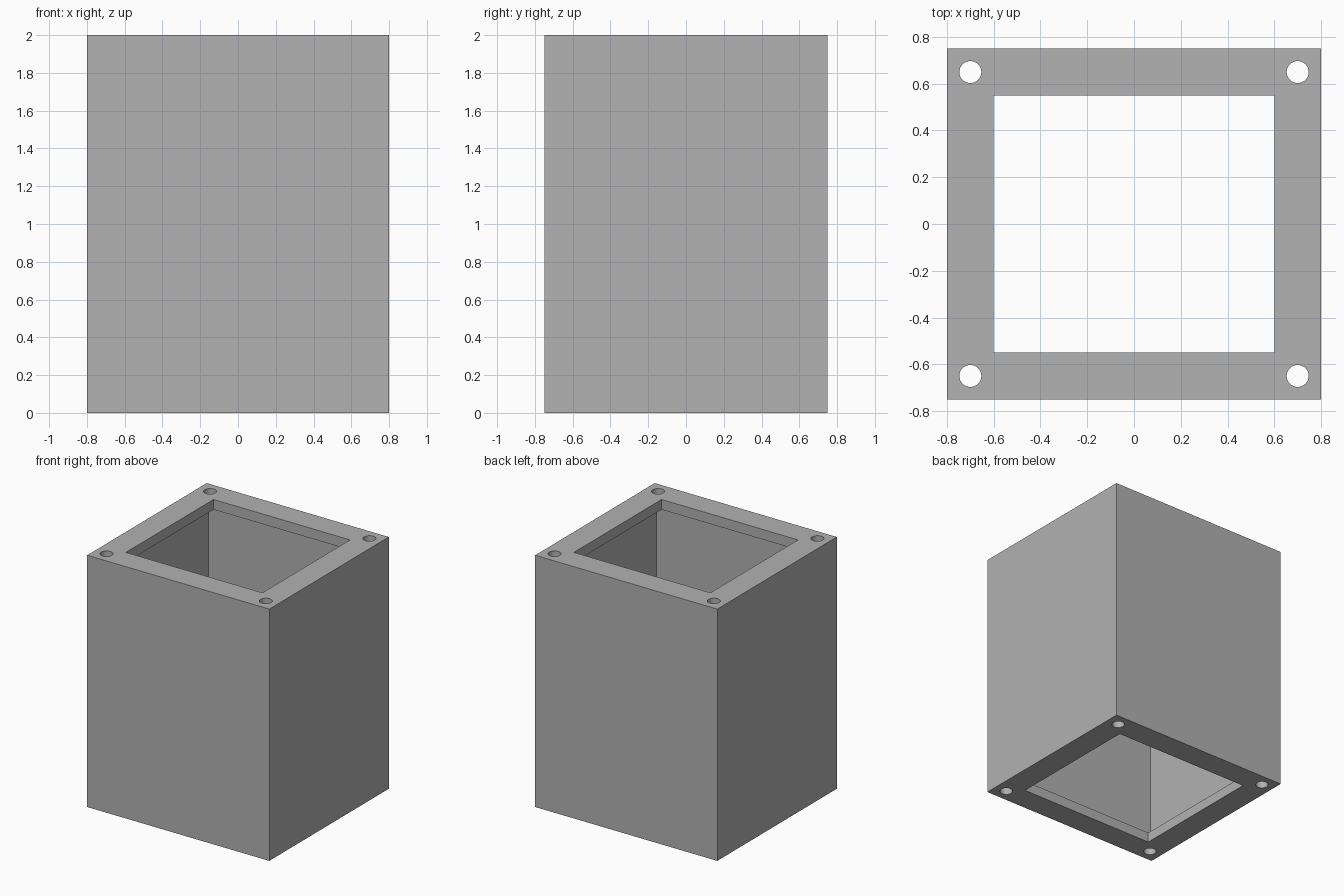
import bpy

if "Cube" in bpy.data.objects:
    bpy.data.objects.remove(bpy.data.objects["Cube"])

grey = bpy.data.materials.new("plain grey")
grey.diffuse_color = (0.445, 0.445, 0.445, 1)
grey.use_nodes = True
grey.node_tree.nodes["Principled BSDF"].inputs["Base Color"].default_value = grey.diffuse_color

W, D, H = 1.6, 1.5, 2.0      # outer size
WALL, RIM, LIP = 0.05, 0.2, 0.08


def box(name, w, d, h, z):
    bpy.ops.mesh.primitive_cube_add(size=1, location=(0, 0, z))
    ob = bpy.context.object
    ob.name = name
    ob.scale = (w, d, h)
    bpy.ops.object.transform_apply(location=True, rotation=True, scale=True)
    return ob


def cut(target, cutter):
    mod = target.modifiers.new("cut", 'BOOLEAN')
    mod.operation = 'DIFFERENCE'
    mod.solver = 'EXACT'
    mod.object = cutter
    bpy.context.view_layer.objects.active = target
    bpy.ops.object.modifier_apply(modifier=mod.name)
    bpy.data.objects.remove(cutter, do_unlink=True)


# Square tube housing
housing = box("housing", W, D, H, H / 2)
housing.data.materials.append(grey)

# Opening straight through both rims
cut(housing, box("opening_cutter", W - 2 * RIM, D - 2 * RIM, H + 0.4, H / 2))

# Wider cavity between the rims, leaving thin walls
cut(housing, box("cavity_cutter", W - 2 * WALL, D - 2 * WALL, H - 2 * LIP, H / 2))

# Bolt holes in the corners of both rims
for sx in (-1, 1):
    for sy in (-1, 1):
        for z in (LIP / 2, H - LIP / 2):
            bpy.ops.mesh.primitive_cylinder_add(
                vertices=32, radius=0.047, depth=LIP + 0.1,
                location=(sx * 0.7, sy * 0.65, z))
            cut(housing, bpy.context.object)

bpy.ops.object.select_all(action='DESELECT')
housing.select_set(True)
bpy.context.view_layer.objects.active = housing
bpy.ops.object.shade_smooth_by_angle()
